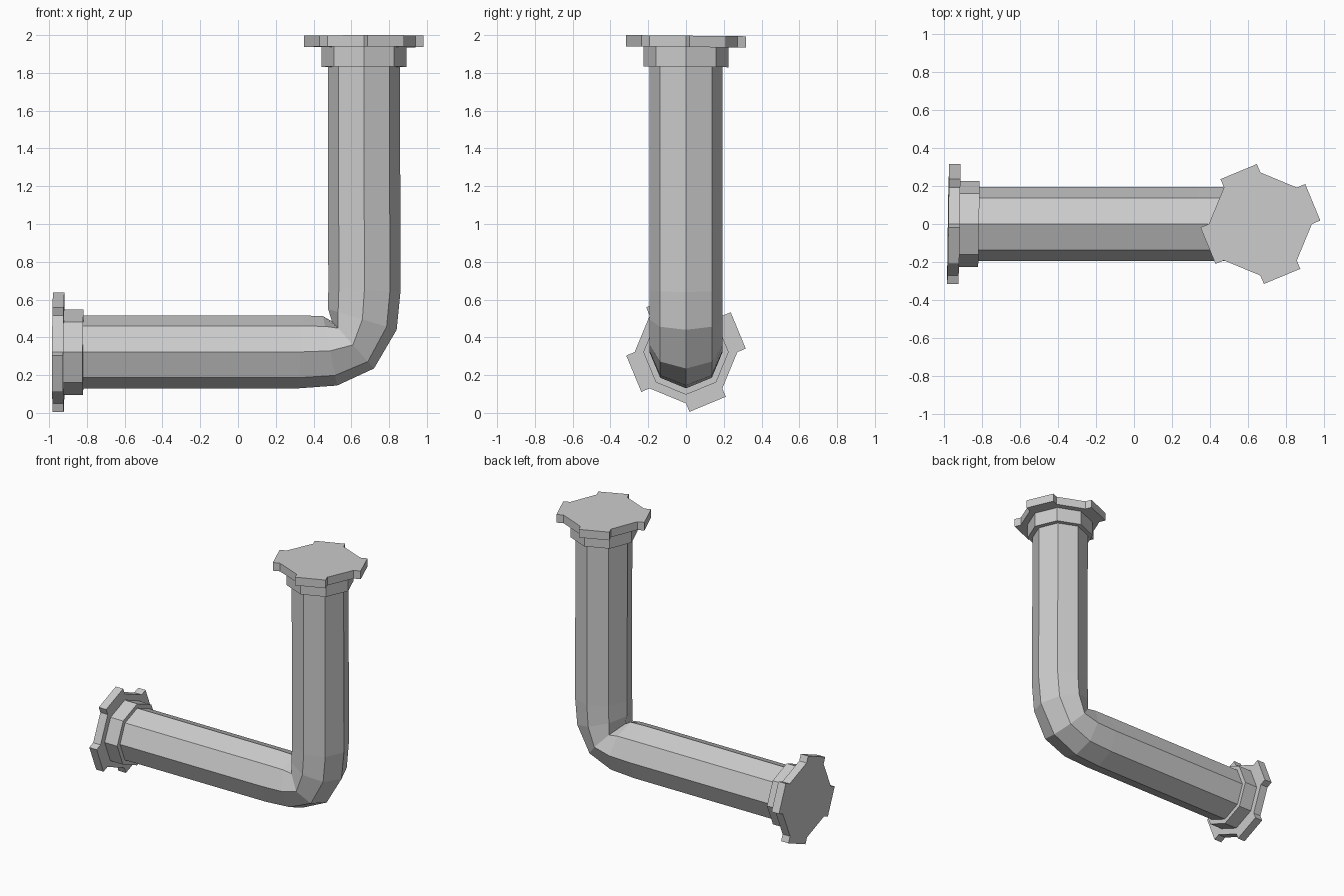
import bpy, bmesh
from math import sin, cos, pi
from mathutils import Vector

if "Cube" in bpy.data.objects:
    bpy.data.objects.remove(bpy.data.objects["Cube"])

R = 0.194  # pipe radius


def loft(name, rings):
    """Skin a list of equal-length point rings and cap both ends."""
    bm = bmesh.new()
    vr = [[bm.verts.new(p) for p in ring] for ring in rings]
    n = len(vr[0])
    for a, b in zip(vr, vr[1:]):
        for i in range(n):
            j = (i + 1) % n
            bm.faces.new((a[i], a[j], b[j], b[i]))
    bm.faces.new(vr[0])
    bm.faces.new(vr[-1])
    bmesh.ops.recalc_face_normals(bm, faces=bm.faces)
    me = bpy.data.meshes.new(name)
    bm.to_mesh(me)
    bm.free()
    ob = bpy.data.objects.new(name, me)
    bpy.context.collection.objects.link(ob)
    return ob


def octagon(r):
    return [(r * cos(i * pi / 4), r * sin(i * pi / 4)) for i in range(8)]


def tabbed_octagon(r, tab):
    """Octagon with every other side pushed outward as a tab."""
    pts = octagon(r)
    out = []
    for i in range(0, 8, 2):
        a = (i + 0.5) * pi / 4
        dx, dy = tab * cos(a), tab * sin(a)
        p, q = pts[i], pts[i + 1]
        out += [p, (p[0] + dx, p[1] + dy), (q[0] + dx, q[1] + dy), q]
    return out


# Bent octagonal pipe: each ring given by its outer and inner (x, z) points
spine = [((-0.83, 0.13), (-0.83, 0.516)),
         ((0.32, 0.13), (0.34, 0.516)),
         ((0.525, 0.145), (0.45, 0.512)),
         ((0.72, 0.235), (0.497, 0.485)),
         ((0.84, 0.44), (0.477, 0.55)),
         ((0.86, 0.64), (0.478, 0.66)),
         ((0.858, 1.85), (0.476, 1.85))]
rings = []
for (ox, oz), (ix, iz) in spine:
    o, i_ = Vector((ox, 0, oz)), Vector((ix, 0, iz))
    mid, half = (o + i_) / 2, (o - i_) / 2
    rings.append([mid + half * u + Vector((0, R * v, 0)) for u, v in octagon(1)])
loft("bent_pipe", rings)


# Placement of each pipe end, including its slight tilt
def left_end(u, v, w):
    return (w + 0.015 * u + 0.006 * v, u, 0.322 + v)


def top_end(u, v, w):
    return (0.667 + u, v, w - 0.01 * v)


# Collar and tabbed flange plate on both ends
for side, place, plate, collar in (
        ("left", left_end, (-0.981, -0.921), (-0.924, -0.819)),
        ("top", top_end, (1.937, 1.997), (1.832, 1.94))):
    loft(side + "_collar", [[place(u, v, w) for u, v in octagon(0.226)] for w in collar])
    loft(side + "_flange", [[place(u, v, w) for u, v in tabbed_octagon(0.272, 0.048)] for w in plate])
